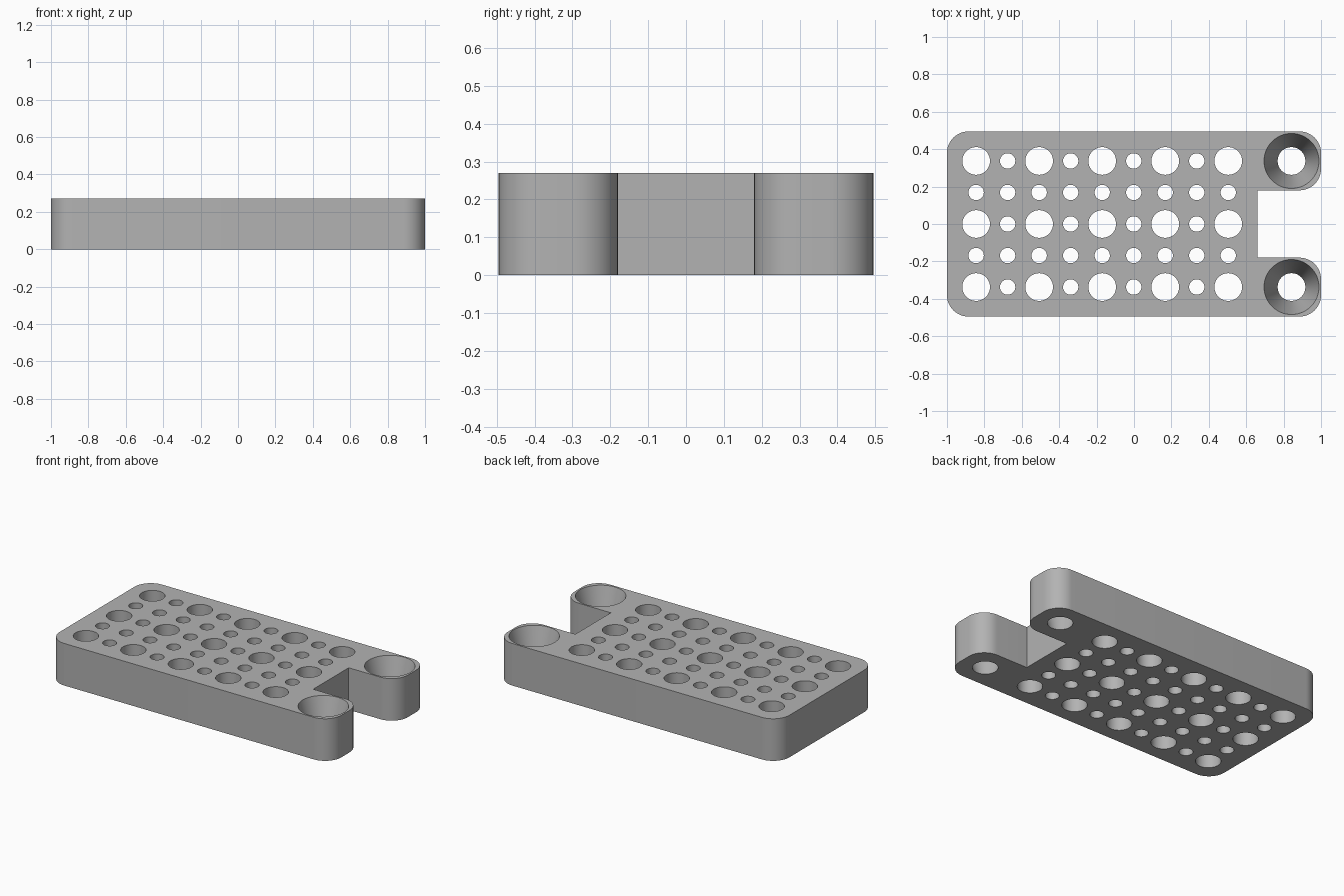
import bpy, bmesh, math
from mathutils import Vector

cube = bpy.data.objects.get("Cube")
if cube:
    bpy.data.objects.remove(cube, do_unlink=True)

HEIGHT, HALF_Y = 0.27, 0.495
CORNER = 0.115
PITCH = 0.1685
BIG, SMALL, SINK = 0.074, 0.041, 0.147

grey = bpy.data.materials.new("plain grey")
grey.use_nodes = True
grey.diffuse_color = (0.45, 0.45, 0.45, 1)
grey.node_tree.nodes["Principled BSDF"].inputs["Base Color"].default_value = (0.45, 0.45, 0.45, 1)


def make_object(name, bm):
    bmesh.ops.recalc_face_normals(bm, faces=bm.faces)
    mesh = bpy.data.meshes.new(name)
    bm.to_mesh(mesh)
    bm.free()
    mesh.materials.append(grey)
    ob = bpy.data.objects.new(name, mesh)
    bpy.context.collection.objects.link(ob)
    return ob


def rounded_outline(points, steps=12):
    """Replace each (x, y, radius) corner by a tangent arc."""
    out = []
    for i, (x, y, r) in enumerate(points):
        p = Vector((x, y))
        if r == 0:
            out.append(p)
            continue
        a = (Vector(points[i - 1][:2]) - p).normalized()
        b = (Vector(points[(i + 1) % len(points)][:2]) - p).normalized()
        centre = p + (a + b) * r
        for k in range(steps + 1):
            t = k / steps * math.pi / 2
            out.append(centre - b * r * math.cos(t) - a * r * math.sin(t))
    return out


def add_cutter(bm, x, y, profile, sides):
    """Closed turned solid from (radius, z) rings."""
    rings = [[bm.verts.new((x + r * math.cos(math.tau * k / sides),
                            y + r * math.sin(math.tau * k / sides), z))
              for k in range(sides)] for r, z in profile]
    for low, high in zip(rings, rings[1:]):
        for k in range(sides):
            j = (k + 1) % sides
            bm.faces.new((low[k], low[j], high[j], high[k]))
    bm.faces.new(rings[0][::-1])
    bm.faces.new(rings[-1])


# Plate with rounded corners and a square notch between two prongs
outline = rounded_outline([
    (-1, -HALF_Y, CORNER), (1, -HALF_Y, CORNER), (1, -0.18, CORNER), (0.66, -0.18, 0),
    (0.66, 0.18, 0), (1, 0.18, CORNER), (1, HALF_Y, CORNER), (-1, HALF_Y, CORNER)])
bm = bmesh.new()
base = bm.faces.new([bm.verts.new((p.x, p.y, 0)) for p in outline])
top = bmesh.ops.extrude_face_region(bm, geom=[base], use_keep_orig=True)["geom"]
bmesh.ops.translate(bm, verts=[v for v in top if isinstance(v, bmesh.types.BMVert)],
                    vec=(0, 0, HEIGHT))
plate = make_object("perforated_plate", bm)

# Hole grid: wide holes on every second row and column, narrow ones between
bm = bmesh.new()
for col in range(9):
    for row in range(-2, 3):
        wide = col % 2 == 0 and row % 2 == 0
        r = BIG if wide else SMALL
        add_cutter(bm, -0.844 + col * PITCH, row * PITCH,
                   [(r, -0.05), (r, HEIGHT + 0.05)], 48 if wide else 32)

# Tapered screw holes in the prongs
for side in (-1, 1):
    add_cutter(bm, 0.842, side * 2 * PITCH,
               [(BIG, -0.05), (BIG, 0), (SINK, HEIGHT), (SINK, HEIGHT + 0.05)], 64)
cutter = make_object("hole_cutters", bm)

cut = plate.modifiers.new("holes", 'BOOLEAN')
cut.operation = 'DIFFERENCE'
cut.solver = 'EXACT'
cut.object = cutter
bpy.context.view_layer.objects.active = plate
plate.select_set(True)
bpy.ops.object.modifier_apply(modifier=cut.name)
bpy.data.objects.remove(cutter, do_unlink=True)
bpy.ops.object.shade_smooth_by_angle(angle=math.radians(30))
